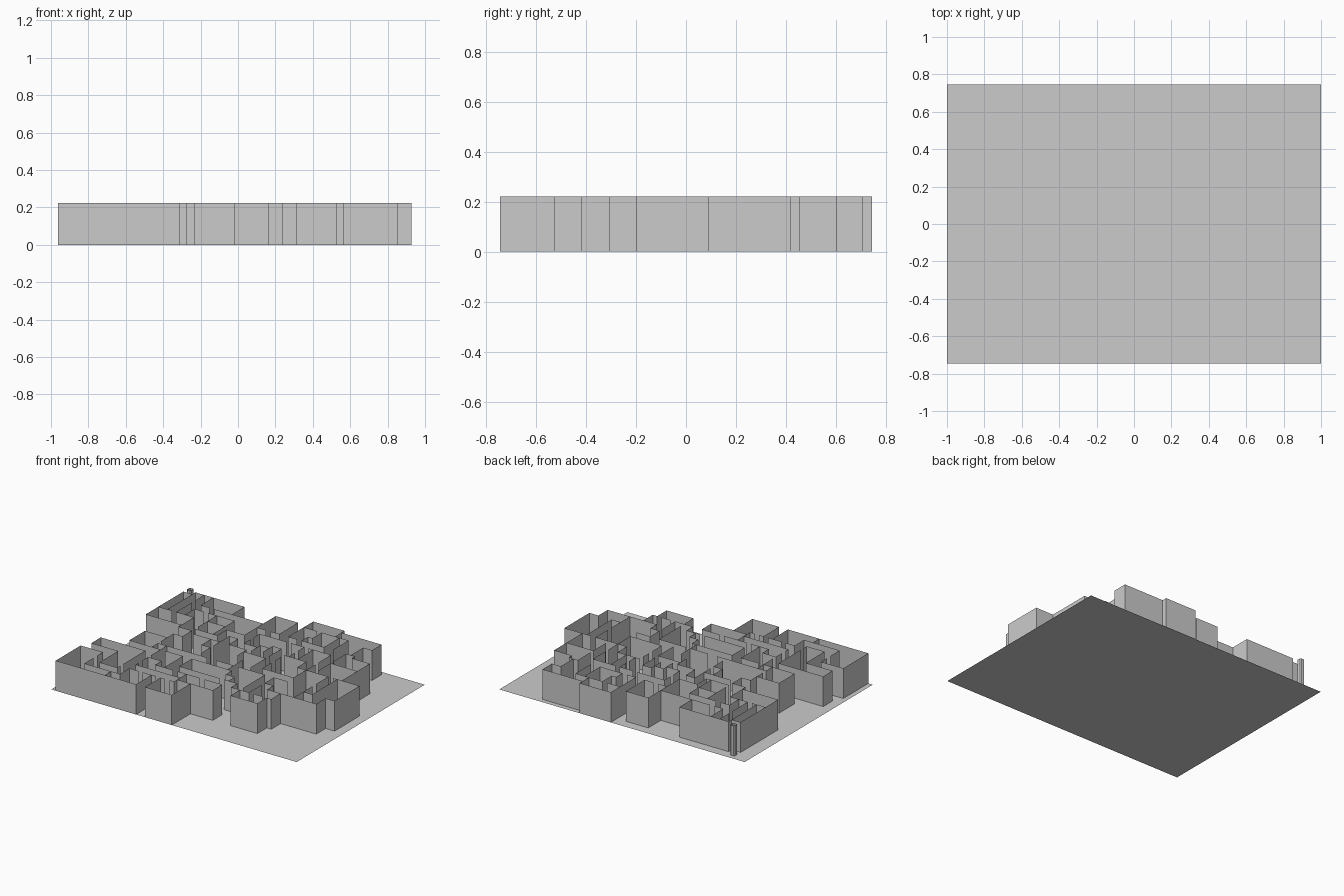
import bpy
import bmesh

if "Cube" in bpy.data.objects:
    bpy.data.objects.remove(bpy.data.objects["Cube"])

COLUMNS, ROWS = 55, 41
CELL = 2 / COLUMNS
HEIGHT = 0.222
STEPS = {"north": (0, 1), "south": (0, -1), "east": (1, 0), "west": (-1, 0)}

stone = bpy.data.materials.new("grey stone")
stone.use_nodes = True
grey = (0.6, 0.6, 0.6, 1)
stone.diffuse_color = grey
stone.node_tree.nodes["Principled BSDF"].inputs["Base Color"].default_value = grey


def finish(name, bm):
    mesh = bpy.data.meshes.new(name)
    bm.to_mesh(mesh)
    bm.free()
    mesh.materials.append(stone)
    bpy.context.collection.objects.link(bpy.data.objects.new(name, mesh))


def place(column, row, z=0.0):
    return ((column - COLUMNS / 2) * CELL, (row - ROWS / 2) * CELL, z)


def raise_wall(bm, points, closed=False):
    """Upright sheet standing along a path of grid points."""
    low = [bm.verts.new(place(*p)) for p in points]
    high = [bm.verts.new(place(*p, HEIGHT)) for p in points]
    for k in range(len(points) - (not closed)):
        n = (k + 1) % len(points)
        bm.faces.new((low[k], low[n], high[n], high[k]))


def walls(name, *runs):
    """Each run: start column, start row, then compass steps in cells."""
    bm = bmesh.new()
    for run in runs:
        words = run.split()
        x, y = int(words[0]), int(words[1])
        points = [(x, y)]
        for way, count in zip(words[2::2], words[3::2]):
            dx, dy = STEPS[way]
            x, y = x + dx * int(count), y + dy * int(count)
            points.append((x, y))
        raise_wall(bm, points)
    finish(name, bm)


# Ground sheet
bm = bmesh.new()
corners = ((0, 0), (COLUMNS, 0), (COLUMNS, ROWS), (0, ROWS))
bm.faces.new([bm.verts.new(place(*c)) for c in corners])
finish("floor", bm)

# Narrow post with cut corners
bm = bmesh.new()
post = []
for sx, sy in ((1, 1), (-1, 1), (-1, -1), (1, -1)):
    pair = [(3.5 + sx * 0.5, 39.5 + sy * 0.3), (3.5 + sx * 0.3, 39.5 + sy * 0.5)]
    post += pair if sx * sy > 0 else pair[::-1]
raise_wall(bm, post, closed=True)
finish("corner_post", bm)

# Rooms at the back, right hand side of the model
walls(
    "back_right_walls",
    "3 26 north 12 east 2 north 1 east 4",
    "3 26 east 8",
    "3 30 east 3",
    "7 30 east 4 south 5 east 3",
    "5 38 south 8",
    "7 39 south 3",
    "7 35 south 5",
    "9 35 north 4 east 7 south 4",
    "9 35 east 2",
    "12 35 east 11",
    "9 30 north 3 east 2",
    "12 33 east 2 south 6",
    "14 33 east 4 south 7",
    "14 30 east 4",
    "14 25 south 3 west 2 south 4",
    "14 26 east 5 north 3 east 4 north 10 east 5 south 6",
    "23 33 east 2",
    "26 33 east 2",
)

# Rooms at the back, left hand side of the model
walls(
    "back_left_walls",
    "30 33 north 8 east 7 south 3",
    "30 38 east 3",
    "34 38 east 6 south 5",
    "34 38 south 3 west 1 south 2 east 5 north 5",
    "30 33 east 2",
    "37 40 east 9 south 3 west 2 south 4",
    "43 33 east 2 south 1 east 4 south 9",
    "43 28 east 6",
    "43 33 south 4",
    "43 28 south 4",
    "41 23 east 5",
    "47 23 east 6 south 8 west 2 south 3 west 5",
    "48 23 south 8 west 2",
    "46 23 south 4",
    "46 18 south 6",
)

# Rooms in the middle
walls(
    "centre_walls",
    "25 29 north 2 east 6",
    "32 31 east 3 south 2",
    "36 31 east 5 south 4",
    "41 26 south 7 west 3",
    "25 28 south 2 east 3",
    "35 28 south 2",
    "37 31 south 5 east 2 south 3 east 2",
    "34 26 east 3",
    "28 24 north 3 east 2 north 1 east 2 south 4",
    "30 27 south 2",
    "21 22 north 5 east 2 south 3 east 4 south 3",
    "15 24 east 6",
    "19 24 south 3 east 2 south 3",
    "27 23 east 5 south 5",
    "34 25 south 2",
    "34 22 south 3 east 4",
    "39 23 east 2",
    "12 17 east 11",
    "25 17 east 4",
    "30 17 east 6",
    "38 17 east 3",
    "29 20 south 5 west 8",
)

# Rooms at the front, left hand side of the model
walls(
    "front_left_walls",
    "21 15 south 4 east 9",
    "31 11 east 3 south 2 east 4",
    "29 15 east 1 south 2 east 2 south 2",
    "36 17 south 7",
    "38 17 south 3 east 2 south 2 east 6",
    "38 13 south 4",
    "36 9 south 3 east 6 north 3 east 1 north 3",
    "39 9 east 2",
    "17 11 south 2 east 4",
    "22 9 east 5",
    "28 9 east 4 south 3 west 8",
    "24 9 south 4 west 1",
    "22 5 west 1 south 5 east 6 north 6",
)

# Rooms at the front, right hand side of the model
walls(
    "front_right_walls",
    "12 20 west 5 south 5 east 7",
    "12 20 south 2",
    "12 17 south 2",
    "14 17 south 5",
    "14 11 east 3",
    "14 11 south 2",
    "15 15 east 4 south 6",
    "2 13 east 10 south 7",
    "12 5 south 1 west 4 north 6 west 6 north 3",
    "1 8 east 5 south 2",
    "6 5 south 3 east 8 north 3 east 2",
    "1 8 south 8 east 18 north 5",
    "17 5 east 3",
    "12 2 south 2",
    "14 8 south 1 east 10",
)
